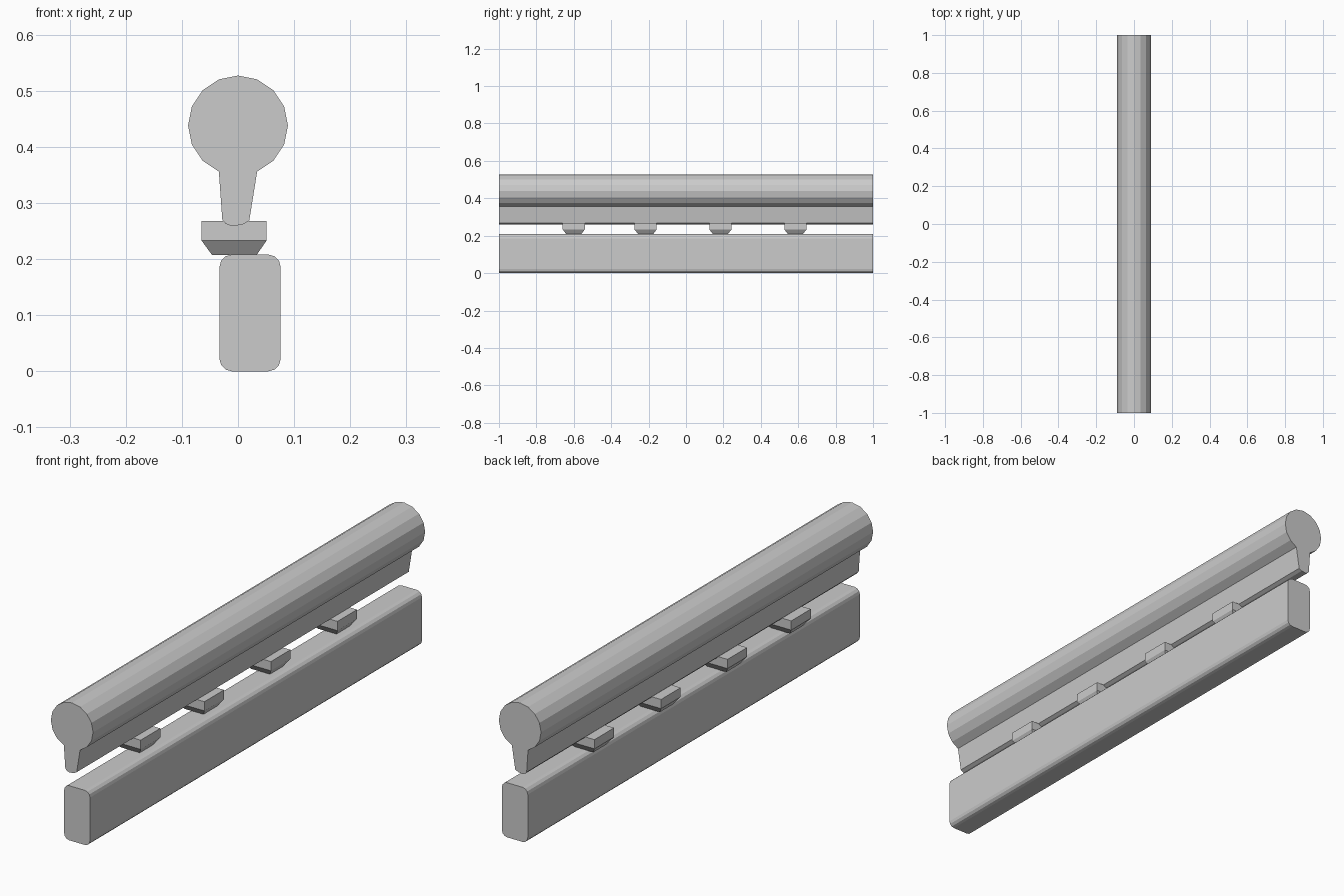
import bpy, bmesh
from math import sin, cos, pi, radians

cube = bpy.data.objects.get("Cube")
if cube:
    bpy.data.objects.remove(cube)

grey = bpy.data.materials.new("plain grey")
grey.use_nodes = True
colour = (0.6, 0.6, 0.6, 1)
grey.diffuse_color = colour
grey.node_tree.nodes["Principled BSDF"].inputs["Base Color"].default_value = colour


def finish(name, bm):
    bmesh.ops.recalc_face_normals(bm, faces=bm.faces)
    mesh = bpy.data.meshes.new(name)
    bm.to_mesh(mesh)
    bm.free()
    mesh.materials.append(grey)
    obj = bpy.data.objects.new(name, mesh)
    bpy.context.collection.objects.link(obj)
    return obj


def extrude_profile(name, points, half_length=1.0):
    """Extrude an x-z outline along y."""
    bm = bmesh.new()
    face = bm.faces.new([bm.verts.new((x, -half_length, z)) for x, z in points])
    out = bmesh.ops.extrude_face_region(bm, geom=[face])
    verts = [v for v in out["geom"] if isinstance(v, bmesh.types.BMVert)]
    bmesh.ops.translate(bm, verts=verts, vec=(0, 2 * half_length, 0))
    return finish(name, bm)


# Handrail: sixteen-sided round bar, its lowest facets opened into a tapering stem
radius, centre_z = 0.089, 0.438
angles = [radians(-67.5 + 22.5 * i) for i in range(15)]
rail = [(radius * cos(a), centre_z + radius * sin(a)) for a in angles]
stem = [(-0.028, 0.27), (-0.022, 0.263), (-0.012, 0.259),
        (0.007, 0.261), (0.02, 0.268)]
extrude_profile("handrail", rail + stem)

# Lower beam: upright rectangle with rounded long edges
left, right, bottom, top, corner = -0.033, 0.076, 0.0, 0.208, 0.022
corners = [(right - corner, top - corner, 0), (left + corner, top - corner, 1),
           (left + corner, bottom + corner, 2), (right - corner, bottom + corner, 3)]
outline = []
for cx, cz, quarter in corners:
    for step in range(4):
        a = pi / 2 * (quarter + step / 3)
        outline.append((cx + corner * cos(a), cz + corner * sin(a)))
extrude_profile("lower_beam", outline)


# Supports: small blocks, tapered on all sides towards the beam
def support(name, y):
    bm = bmesh.new()
    rings = []
    for z, x0, x1, half in ((0.207, -0.046, 0.033, 0.039),
                            (0.233, -0.065, 0.051, 0.059),
                            (0.268, -0.065, 0.051, 0.059)):
        rings.append([bm.verts.new((x, y + d, z)) for x, d in
                      ((x0, -half), (x1, -half), (x1, half), (x0, half))])
    bm.faces.new(rings[0])
    bm.faces.new(rings[-1])
    for low, high in zip(rings, rings[1:]):
        for i in range(4):
            j = (i + 1) % 4
            bm.faces.new((low[i], low[j], high[j], high[i]))
    finish(name, bm)


for i, y in enumerate((-0.6, -0.216, 0.184, 0.585)):
    support(f"support_{i + 1}", y)
